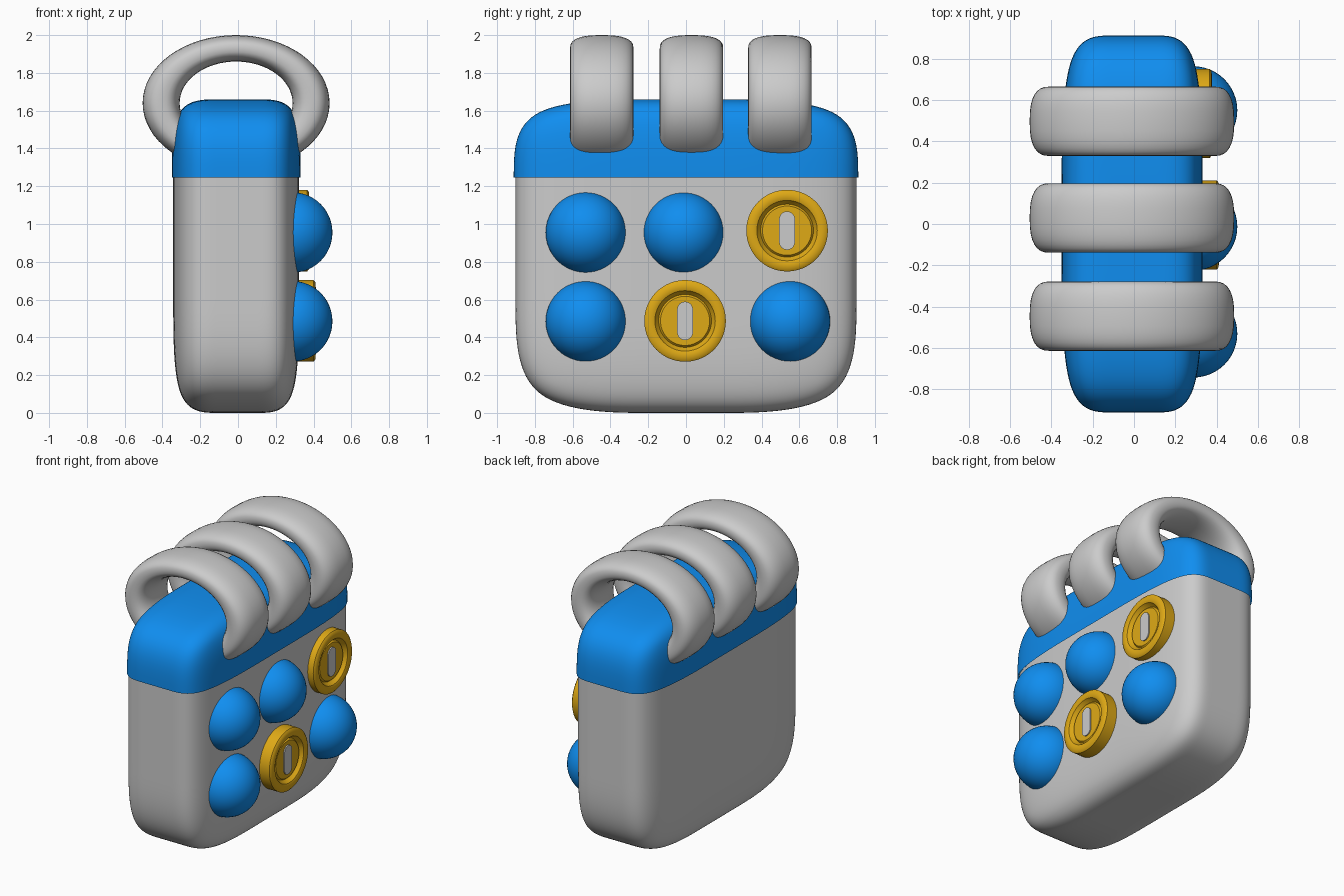
import bpy, bmesh
from math import sin, cos, pi, copysign

if "Cube" in bpy.data.objects:
    bpy.data.objects.remove(bpy.data.objects["Cube"])


def material(name, color):
    m = bpy.data.materials.new(name)
    m.diffuse_color = (*color, 1)
    m.use_nodes = True
    m.node_tree.nodes["Principled BSDF"].inputs["Base Color"].default_value = m.diffuse_color
    return m


BLUE = material("blue", (0.005, 0.27, 0.87))
GOLD = material("gold", (0.74, 0.40, 0.008))


def finish(name, bm, mat=None, angle=None):
    bmesh.ops.recalc_face_normals(bm, faces=bm.faces)
    me = bpy.data.meshes.new(name)
    bm.to_mesh(me)
    bm.free()
    ob = bpy.data.objects.new(name, me)
    bpy.context.collection.objects.link(ob)
    if mat:
        me.materials.append(mat)
    me.shade_smooth()
    if angle:
        bpy.ops.object.select_all(action='DESELECT')
        ob.select_set(True)
        bpy.context.view_layer.objects.active = ob
        bpy.ops.object.shade_smooth_by_angle(angle=angle)
    return ob


def soft_shell(name, xs, ys, zs, closed_z, mat=None):
    """Subdivided box cage, closed only at the z level index closed_z."""
    bm = bmesh.new()
    cache = {}

    def v(i, j, k):
        if (i, j, k) not in cache:
            cache[i, j, k] = bm.verts.new((xs[i], ys[j], zs[k]))
        return cache[i, j, k]

    nx, ny, nz = len(xs) - 1, len(ys) - 1, len(zs) - 1
    for k in range(nz):
        for i in range(nx):
            for j in (0, ny):
                bm.faces.new((v(i, j, k), v(i + 1, j, k), v(i + 1, j, k + 1), v(i, j, k + 1)))
        for j in range(ny):
            for i in (0, nx):
                bm.faces.new((v(i, j, k), v(i, j + 1, k), v(i, j + 1, k + 1), v(i, j, k + 1)))
    for i in range(nx):
        for j in range(ny):
            k = closed_z
            bm.faces.new((v(i, j, k), v(i + 1, j, k), v(i + 1, j + 1, k), v(i, j + 1, k)))
    ob = finish(name, bm, mat)
    # open shells: make the closed face point outwards
    top = max(ob.data.polygons, key=lambda p: abs(p.normal.z))
    if (top.normal.z > 0) != (closed_z > 0):
        ob.data.flip_normals()
    s = ob.modifiers.new("soften", 'SUBSURF')
    s.levels = s.render_levels = 4
    return ob


# Body and header band
soft_shell("body", (-.343, -.1, .1, .323), (-.903, -.1, .1, .903), (0, .6, 1.255), 0)
soft_shell("header", (-.35, -.1, .1, .332), (-.912, -.1, .1, .912), (1.245, 1.66), 1, BLUE)


# Binding rings: flattened torus with a squarish section
def ring(name, y, n=64, m=32):
    bm = bmesh.new()
    power = lambda t: copysign(abs(t) ** (2 / 2.6), t)
    rows = []
    for a in range(n):
        t = 2 * pi * a / n
        row = []
        for b in range(m):
            s = 2 * pi * b / m
            d = power(cos(s))
            row.append(bm.verts.new((-.01 + (.397 + .098 * d) * cos(t),
                                     y + .168 * power(sin(s)),
                                     1.64 + (.29 + .07 * d) * sin(t))))
        rows.append(row)
    for a in range(n):
        for b in range(m):
            p, q, c = rows[a], rows[(a + 1) % n], (b + 1) % m
            bm.faces.new((p[b], q[b], q[c], p[c]))
    finish(name, bm)


for i, y in enumerate((-.446, .029, .497)):
    ring(f"binding_ring_{i + 1}", y)

# Round day markers
for i, (y, z) in enumerate(((-.53, .955), (-.013, .955), (-.53, .485), (.55, .485))):
    bm = bmesh.new()
    bmesh.ops.create_uvsphere(bm, u_segments=48, v_segments=24, radius=.213)
    bmesh.ops.translate(bm, verts=bm.verts, vec=(.287, y, z))
    finish(f"day_marker_{i + 1}", bm, BLUE)


# Coins: lathed rim profile (radius, depth from the front)
def coin(name, x, y, z, n=64):
    profile = ((0, -.022), (.130, -.022), (.140, -.034), (.150, -.022), (.160, -.006),
               (.175, 0), (.205, -.003), (.216, -.012), (.216, -.105), (0, -.105))
    bm = bmesh.new()
    pts = [bm.verts.new((x + d, y + r, z)) for r, d in profile]
    edges = [bm.edges.new(e) for e in zip(pts, pts[1:])]
    bmesh.ops.spin(bm, geom=pts + edges, cent=(x, y, z), axis=(1, 0, 0),
                   angle=2 * pi, steps=n, use_duplicate=False)
    bmesh.ops.remove_doubles(bm, verts=bm.verts, dist=1e-5)
    finish(name, bm, GOLD, .6)
    # plain rounded inlay on the coin face
    bm = bmesh.new()
    front, back = [], []
    for k in range(32):
        t = 2 * pi * (k + .5) / 32
        py, pz = y + .042 * cos(t), z + .042 * sin(t) + copysign(.06, sin(t))
        front.append(bm.verts.new((x - .014, py, pz)))
        back.append(bm.verts.new((x - .03, py, pz)))
    bm.faces.new(front)
    bm.faces.new(back[::-1])
    for k in range(32):
        c = (k + 1) % 32
        bm.faces.new((front[k], front[c], back[c], back[k]))
    finish(name + "_inlay", bm, None, .6)


coin("upper_coin", .378, .535, .965)
coin("lower_coin", .412, -.005, .487)
